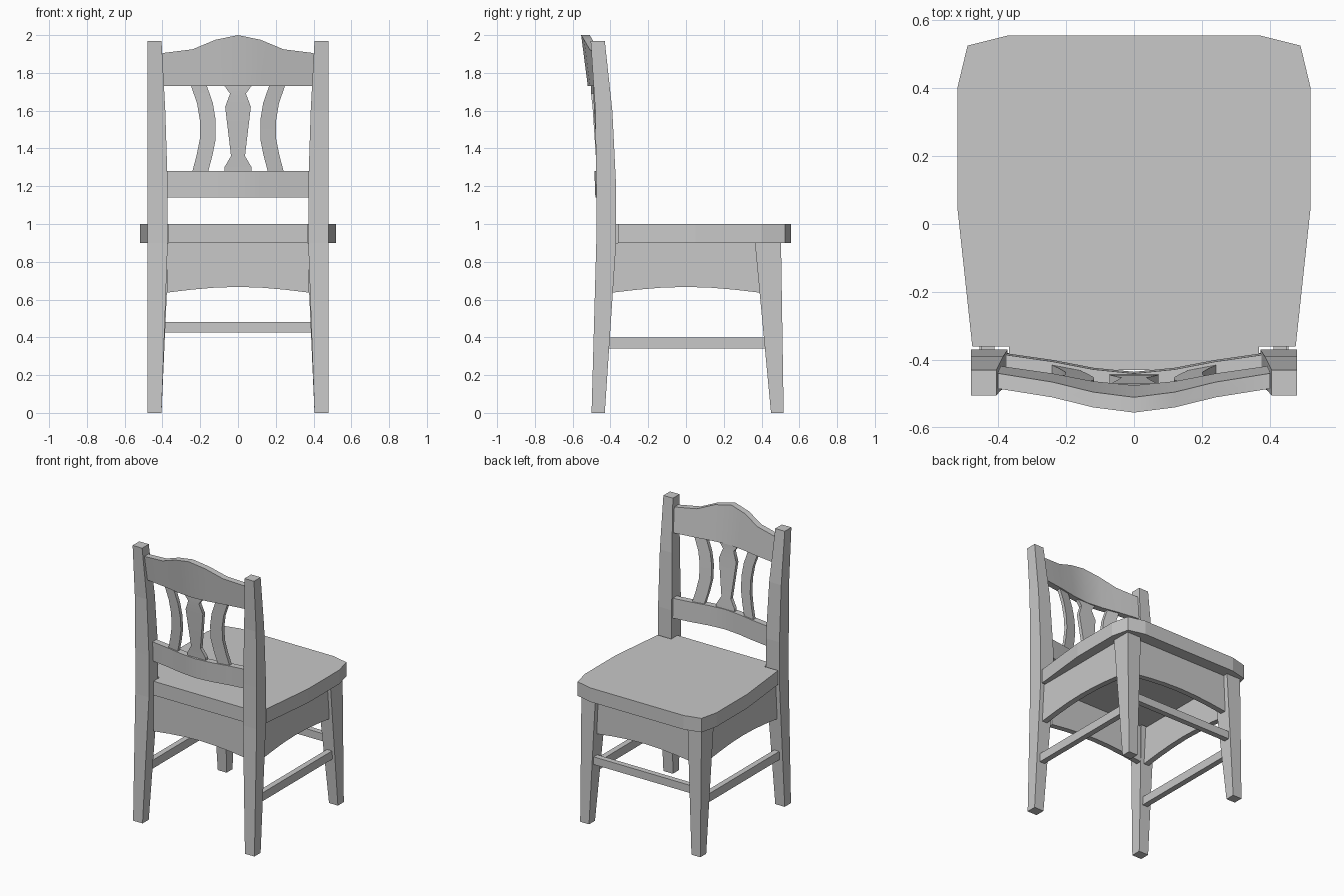
import bpy, bmesh

if "Cube" in bpy.data.objects:
    bpy.data.objects.remove(bpy.data.objects["Cube"], do_unlink=True)

GREY = (0.58, 0.58, 0.58, 1)
mat = bpy.data.materials.new("plain grey")
mat.use_nodes = True
mat.diffuse_color = GREY
mat.node_tree.nodes["Principled BSDF"].inputs["Base Color"].default_value = GREY


def finish(name, bm, smooth=False):
    bmesh.ops.recalc_face_normals(bm, faces=bm.faces)
    mesh = bpy.data.meshes.new(name)
    bm.to_mesh(mesh)
    bm.free()
    mesh.materials.append(mat)
    ob = bpy.data.objects.new(name, mesh)
    bpy.context.collection.objects.link(ob)
    if smooth:
        bpy.ops.object.select_all(action='DESELECT')
        ob.select_set(True)
        bpy.context.view_layer.objects.active = ob
        bpy.ops.object.shade_smooth_by_angle(angle=0.5)
    return ob


def loft(name, rings, smooth=False):
    """Skin matching rings of points and cap both ends."""
    bm = bmesh.new()
    loops = [[bm.verts.new(p) for p in ring] for ring in rings]
    for a, b in zip(loops, loops[1:]):
        for i in range(len(a)):
            j = (i + 1) % len(a)
            bm.faces.new((a[i], a[j], b[j], b[i]))
    bm.faces.new(loops[0])
    bm.faces.new(loops[-1])
    return finish(name, bm, smooth)


def rect(x0, x1, y0, y1, z):
    return [(x0, y0, z), (x1, y0, z), (x1, y1, z), (x0, y1, z)]


def upright(name, side, sections):
    loft(name, [rect(side * a, side * b, c, d, z) for z, a, b, c, d in sections])


def box(name, x0, x1, y0, y1, z0, z1):
    loft(name, [rect(x0, x1, y0, y1, z0), rect(x0, x1, y0, y1, z1)])


def interp(table, t):
    for (a, u), (b, v) in zip(table, table[1:]):
        if t <= b:
            return u + (v - u) * (t - a) / (b - a)
    return table[-1][1]


def back_y(x, z):
    """Rear surface of the curved, leaning backrest."""
    lean = interp([(1.14, -.48), (1.28, -.485), (1.73, -.52), (2, -.555)], z)
    return lean + interp([(0, 0), (.12, .012), (.24, .035), (.4, .058)], abs(x))


def back_part(name, pairs, inset, thick):
    """Slab following the backrest, from pairs of (x, z) edge points."""
    rings = []
    for p, q in pairs:
        ring = [(x, back_y(x, z) + d, z)
                for (x, z), d in ((p, inset), (q, inset),
                                  (q, inset + thick), (p, inset + thick))]
        rings.append(ring)
    loft(name, rings, True)


# Seat: rounded front corners, notched around the rear posts
half = [(.37, .555), (.49, .525), (.52, .40), (.52, .05), (.476, -.36),
        (.368, -.36), (.368, -.43)]
outline = half + [(-x, y) for x, y in reversed(half)]
loft("seat", [[(x, y, z) for x, y in outline] for z in (.9, 1)])

# Posts, legs, side aprons and side stretchers
ARCH = [(-1, .637), (-.67, .652), (-.33, .663), (0, .667),
        (.33, .663), (.67, .652), (1, .637)]
for label, s in (("left", 1), ("right", -1)):
    upright(label + "_rear_post", s, [
        (0, .405, .48, -.50, -.43), (.9, .372, .48, -.475, -.37),
        (1.2, .372, .48, -.475, -.37), (1.6, .385, .48, -.48, -.39),
        (1.97, .405, .48, -.505, -.43)])
    upright(label + "_front_leg", s, [
        (0, .405, .475, .45, .517), (.9, .365, .475, .365, .503)])
    loft(label + "_apron", [
        [(s * .41, t * .388, z), (s * .45, t * .388, z),
         (s * .45, t * .388, .9), (s * .41, t * .388, .9)] for t, z in ARCH])
    box(label + "_stretcher", s * .415, s * .455, -.41, .44, .34, .4)

# Front and rear aprons, front stretcher
for name, y in (("front_apron", .43), ("rear_apron", -.42)):
    loft(name, [[(t * .375, y, z), (t * .375, y + .04, z),
                 (t * .375, y + .04, .9), (t * .375, y, .9)] for t, z in ARCH])
box("front_stretcher", -.4, .4, .455, .495, .425, .48)

# Crest rail with a wavy top
crest = [(-.4, 1.905), (-.24, 1.925), (-.12, 1.975), (0, 2),
         (.12, 1.975), (.24, 1.925), (.4, 1.905)]
back_part("crest_rail", [((x, 1.73), (x, z)) for x, z in crest], 0, .045)

# Lower back rail
back_part("lower_back_rail", [((x, 1.14), (x, 1.28)) for x, z in crest], 0, .045)

# Central vase-shaped splat
splat = [(1.27, .072), (1.3, .072), (1.36, .037), (1.62, .068),
         (1.69, .042), (1.74, .078)]
back_part("centre_splat", [((-w, z), (w, z)) for z, w in splat], .01, .025)

# Bowed side slats
slat = [(1.27, .202), (1.36, .178), (1.45, .16), (1.55, .16),
        (1.64, .175), (1.74, .21)]
for label, s in (("left", 1), ("right", -1)):
    back_part(label + "_slat", [((s * (x - .042), z), (s * (x + .042), z))
                                for z, x in slat], .01, .025)
